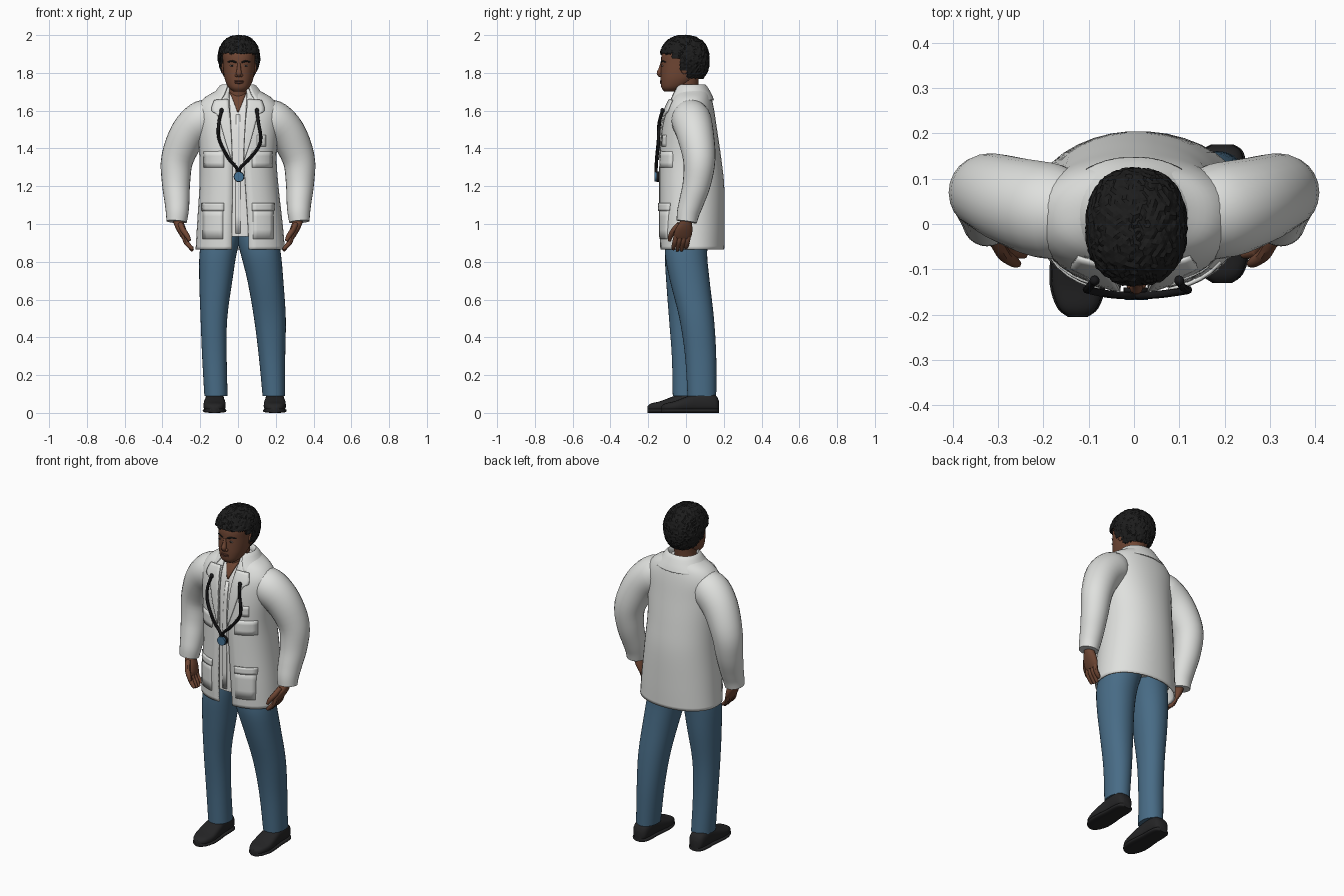
import bpy, bmesh, math, random
from mathutils import Vector

if "Cube" in bpy.data.objects:
    bpy.data.objects.remove(bpy.data.objects["Cube"])

random.seed(4)

def mat(name, r, g, b):
    m = bpy.data.materials.new(name)
    m.diffuse_color = (r, g, b, 1)
    m.use_nodes = True
    m.node_tree.nodes["Principled BSDF"].inputs["Base Color"].default_value = m.diffuse_color
    return m

WHITE = mat("coat white", .74, .75, .73)
SHIRT = mat("shirt white", .80, .80, .78)
SKIN = mat("brown skin", .16, .062, .034)
LIPS = mat("lip brown", .12, .045, .030)
HAIR = mat("hair black", .012, .012, .012)
JEANS = mat("denim blue", .065, .15, .24)
SHOE = mat("shoe black", .018, .018, .019)
RUBBER = mat("rubber black", .010, .010, .011)
DISC = mat("disc blue", .06, .17, .30)
EYE = mat("eye white", .35, .30, .27)

def finish(name, bm, m, angle=45, thick=0):
    bmesh.ops.recalc_face_normals(bm, faces=bm.faces)
    me = bpy.data.meshes.new(name)
    bm.to_mesh(me)
    bm.free()
    me.materials.append(m)
    ob = bpy.data.objects.new(name, me)
    bpy.context.collection.objects.link(ob)
    if angle:
        me.shade_smooth()
        me.set_sharp_from_angle(angle=math.radians(angle))
    if thick:
        mod = ob.modifiers.new("thickness", 'SOLIDIFY')
        mod.thickness, mod.offset = thick, 0
    return ob

def smooth(rows, k=4):
    """Catmull-Rom resampling of rows of numbers."""
    out, n = [], len(rows)
    for i in range(n - 1):
        a, b, c, d = (rows[max(0, min(n - 1, i + o))] for o in (-1, 0, 1, 2))
        for j in range(k):
            t = j / k
            out.append(tuple(.5 * (2*q + (r-p)*t + (2*p-5*q+4*r-s)*t*t + (3*q-p-3*r+s)*t**3)
                             for p, q, r, s in zip(a, b, c, d)))
    return out + [tuple(rows[-1])]

def skin_rings(name, rings, m, closed=True, caps=True, thick=0, angle=45):
    bm = bmesh.new()
    vs = [[bm.verts.new(p) for p in r] for r in rings]
    n = len(vs[0])
    for a, b in zip(vs, vs[1:]):
        for i in range(n if closed else n - 1):
            bm.faces.new((a[i], a[(i+1) % n], b[(i+1) % n], b[i]))
    if closed and caps:
        bm.faces.new(vs[0])
        bm.faces.new(vs[-1])
    return finish(name, bm, m, angle, thick)

def spow(v, p):
    return math.copysign(abs(v) ** p, v)

def ring(row, p, n=36):
    """Horizontal superellipse, rounder behind; row = z, centre x, front y, back y, half width, front gap."""
    z, cx, yf, yb, rx, gap = row
    cy, ry = (yf + yb) / 2, (yb - yf) / 2
    if gap > 0:
        a = math.acos(min(1, gap / rx) ** (1 / p))
        ts = [-a + (math.pi + 2*a) * i / (n - 1) for i in range(n)]
    else:
        ts = [2 * math.pi * i / n for i in range(n)]
    out = []
    for t in ts:
        e = max(p, .95) if math.sin(t) > 0 else p
        out.append((cx + rx*spow(math.cos(t), e), cy + ry*spow(math.sin(t), e), z))
    return out

def loft(name, rows, m, p=.9, thick=0, caps=True):
    return skin_rings(name, [ring(r, p) for r in rows], m, rows[0][5] <= 0, caps, thick)

def front(rows, p, x, z):
    """Front surface y of a loft at x, z."""
    for a, b in zip(rows, rows[1:]):
        if a[0] <= z <= b[0]:
            t = (z - a[0]) / (b[0] - a[0])
            _, cx, yf, yb, rx, _ = (u + (v - u) * t for u, v in zip(a, b))
            c = min(1, abs(x - cx) / rx) ** (1 / p)
            return (yf + yb)/2 - (yb - yf)/2 * math.sqrt(1 - c*c) ** p
    return 0

def sweep(name, pts, m, sides=12, k=4):
    """Tube through points of x, y, z, radius."""
    pts = smooth(pts, k)
    rings = []
    for i, q in enumerate(pts):
        d = (Vector(pts[min(i+1, len(pts)-1)][:3]) - Vector(pts[max(i-1, 0)][:3])).normalized()
        u = d.cross(Vector((0, 1, 0)) if abs(d.y) < .95 else Vector((1, 0, 0))).normalized()
        w = d.cross(u)
        rings.append([Vector(q[:3]) + q[3] * (u * math.cos(t) + w * math.sin(t))
                      for t in (2*math.pi*j/sides for j in range(sides))])
    return skin_rings(name, rings, m)

def blob(name, loc, size, m):
    bm = bmesh.new()
    bmesh.ops.create_icosphere(bm, subdivisions=3, radius=1)
    for v in bm.verts:
        v.co = Vector(loc) + v.co * Vector(size)
    return finish(name, bm, m, 60)

def panel(name, left, right, m, rows, p, off, thick=.008):
    """Cloth plate lying on the front of a loft, between two x,z edges."""
    grid = []
    for (x0, z0), (x1, z1) in zip(smooth(left, 3), smooth(right, 3)):
        pts = [(x0 + (x1-x0)*i/5, z0 + (z1-z0)*i/5) for i in range(6)]
        grid.append([(x, front(rows, p, x, z) - off, z) for x, z in pts])
    return skin_rings(name, grid, m, closed=False, thick=thick)

# coat body, open down the front
P = .82
COAT = smooth([(.865, .012, -.132, .198, .232, .045), (1.0, .01, -.138, .20, .222, .042),
               (1.2, .005, -.138, .198, .205, .034), (1.35, 0, -.136, .182, .20, .03),
               (1.5, 0, -.125, .16, .21, .036), (1.6, 0, -.105, .145, .215, .042),
               (1.66, 0, -.078, .132, .18, .046), (1.70, 0, -.05, .118, .115, .046),
               (1.725, 0, -.038, .10, .08, .045)], 5)
loft("coat_body", COAT, WHITE, P, thick=.01)

# folded collar
loft("coat_collar", smooth([(1.69, 0, -.05, .088, .078, .05), (1.735, 0, -.05, .10, .086, .052),
                            (1.69, 0, -.08, .13, .125, .07), (1.655, 0, -.098, .145, .16, .09)]),
     WHITE, .95, thick=.008)

# shirt and open neckline
INNER = [(z, cx, yf + .014, yb - .02, rx - .02, 0) for z, cx, yf, yb, rx, g in COAT if .93 < z < 1.71]
loft("shirt", INNER, SHIRT, P)
panel("neckline_skin", [(-.004, 1.595), (-.022, 1.645), (-.042, 1.695)],
      [(.004, 1.595), (.024, 1.645), (.044, 1.695)], SKIN, INNER, P, .004, .006)
panel("shirt_placket", [(-.012, .95), (-.012, 1.3), (-.010, 1.58)],
      [(.014, .95), (.012, 1.3), (.010, 1.58)], SHIRT, INNER, P, .003, .005)

# lapels, pockets, sleeves and hands on both sides
for s, side in ((-1, "left"), (1, "right")):
    def q(pts):
        return [(s * x, z) for x, z in pts]
    panel("lapel_" + side, q([(.03, 1.34), (.034, 1.45), (.04, 1.55), (.046, 1.61), (.052, 1.66)]),
          q([(.034, 1.34), (.07, 1.45), (.105, 1.57), (.14, 1.60), (.125, 1.655)]), WHITE, COAT, P, .011)
    for nm, x0, x1, z0, z1 in (("lower_pocket", .08, .185, .92, 1.09), ("lower_flap", .075, .19, 1.07, 1.11),
                               ("upper_flap", .075, .18, 1.30, 1.385)):
        panel(nm + "_" + side, q([(x0, z0), (x0, z1)]), q([(x1, z0), (x1, z1)]), WHITE, COAT, P,
              .009 if "lower_flap" in nm else .005, .01)
    sweep("sleeve_" + side, [(s*.09, .03, 1.575, .075), (s*.175, .027, 1.555, .105), (s*.26, .048, 1.48, .099),
                             (s*.321, .07, 1.345, .086), (s*.328, .058, 1.22, .075), (s*.323, .03, 1.12, .066),
                             (s*.322, .012, 1.06, .060), (s*.325, .004, 1.012, .054)], WHITE, 24)
    palm = [(1.05, .322, -.025, .03, .026, 0), (1.01, .315, -.033, .03, .027, 0),
            (.975, .302, -.055, .034, .027, 0), (.94, .288, -.064, .03, .021, 0), (.922, .282, -.058, .02, .014, 0)]
    loft("hand_" + side, smooth([(z, s*x, a, b, r, g) for z, x, a, b, r, g in palm]), SKIN, .9)
    for i in range(4):
        y = -.050 + i * .022
        tip = (.866, .858, .858, .872)[i]
        sweep(f"finger_{i+1}_{side}", [(s*.288, y, .95, .013), (s*.278, y - .008, .91, .013),
                                       (s*.258, y - .014, .884, .012), (s*.240, y - .018, tip, .008)], SKIN, 8)
    sweep("thumb_" + side, [(s*.306, -.035, 1.0, .015), (s*.288, -.066, .965, .015),
                            (s*.268, -.082, .935, .013), (s*.256, -.088, .910, .008)], SKIN, 8)
panel("chest_pocket", [(.10, 1.41), (.10, 1.47)], [(.145, 1.41), (.145, 1.47)], WHITE, COAT, P, .005)

# trouser legs: z, outer and inner x, front and back y
LEGS = {"left": [(.09, -.178, -.055, -.07, .075), (.3, -.19, -.06, -.075, .065), (.5, -.198, -.057, -.09, .07),
                 (.7, -.205, -.03, -.105, .095), (.85, -.203, -.006, -.112, .11), (.98, -.18, .03, -.10, .13)],
        "right": [(.09, .13, .25, .008, .16), (.3, .11, .25, -.005, .16), (.5, .085, .253, -.035, .148),
                  (.7, .05, .24, -.085, .125), (.85, .012, .226, -.112, .112), (.98, -.02, .20, -.10, .13)]}
for side, rows in LEGS.items():
    loft("trouser_leg_" + side, smooth([(z, (a+b)/2, c, d, (b-a)/2, 0) for z, a, b, c, d in rows]), JEANS, .9)

# shoes with soles
SHAPE = smooth([(0, .018, .035), (.02, .042, .05), (.07, .058, .062), (.13, .057, .085), (.19, .051, .105),
                (.25, .05, .11), (.29, .042, .09), (.305, .022, .06)])
for side, cx, y0 in (("left", -.124, -.205), ("right", .195, -.13)):
    for nm, grow, lift in (("shoe_", 0, .008), ("sole_", .004, 0)):
        rings = []
        for y, w, h in SHAPE:
            top = .024 if grow else h
            rings.append([(cx + (w+grow)*spow(math.cos(t), .7), y0 + y,
                           (lift + top)/2 + (top-lift)/2*spow(math.sin(t), .7))
                          for t in (2*math.pi*i/20 for i in range(20))])
        skin_rings(nm + side, rings, SHOE)

# head and neck
HX = .005
HEAD = smooth([(1.702, HX, -.115, -.05, .030, 0), (1.722, HX, -.13, 0, .055, 0), (1.76, HX, -.134, .05, .073, 0),
               (1.80, HX, -.134, .08, .081, 0), (1.85, HX, -.132, .10, .085, 0), (1.90, HX, -.128, .10, .086, 0),
               (1.95, HX, -.10, .085, .072, 0), (1.975, HX, -.05, .04, .04, 0)])
loft("head", HEAD, SKIN, .88)
loft("neck", smooth([(1.60, 0, -.06, .06, .07, 0), (1.68, 0, -.06, .06, .06, 0),
                     (1.74, HX, -.065, .065, .06, 0), (1.80, HX, -.05, .07, .06, 0)]), SKIN, 1)

# face
sweep("nose", [(HX, -.128, 1.85, .008), (HX, -.135, 1.82, .011), (HX, -.141, 1.798, .015),
               (HX, -.134, 1.782, .009)], SKIN, 10)
blob("upper_lip", (HX, -.132, 1.756), (.026, .007, .005), LIPS)
blob("lower_lip", (HX, -.131, 1.748), (.023, .008, .006), LIPS)
for s, side in ((-1, "left"), (1, "right")):
    x = HX + s * .036
    y = front(HEAD, .88, x, 1.84)
    blob("eye_" + side, (x, y, 1.838), (.013, .004, .004), EYE)
    blob("pupil_" + side, (x, y - .003, 1.838), (.006, .003, .0045), HAIR)
    sweep("eyebrow_" + side, [(HX + s*u, front(HEAD, .88, HX + s*u, z) - .001, z, r) for u, z, r in
                              ((.014, 1.855, .004), (.036, 1.862, .005), (.06, 1.857, .003))], HAIR, 6)
    blob("nostril_" + side, (HX + s*.013, -.134, 1.787), (.009, .010, .008), SKIN)
    blob("ear_" + side, (HX + s*.084, -.008, 1.825), (.010, .02, .032), SKIN)

# hair: rounded cap cut along the hairline, roughened into short curls
bm = bmesh.new()
bmesh.ops.create_icosphere(bm, subdivisions=5, radius=1)
for v in bm.verts:
    d = v.co.normalized()
    k = 1 / sum(abs(c) ** 2.35 for c in d) ** (1 / 2.35)
    d = d * (k * random.uniform(.965, 1.012))
    v.co = (HX + d.x * .110 * (1 - .2 * max(0, -d.z)), -.008 + d.y * .13, 1.868 + d.z * .130)

def hairline(y):
    return 1.902 if y < -.075 else 1.875 if y < -.03 else 1.815 if y < .005 else 1.772
low = [f for f in bm.faces if f.calc_center_median().z < hairline(f.calc_center_median().y)]
bmesh.ops.delete(bm, geom=low, context='FACES')
finish("hair", bm, HAIR, 0, .006)

# stethoscope: two tubes meeting at a blue disc
for side, pts in (("left", [(-.087, -.125, 1.60), (-.102, -.143, 1.53), (-.10, -.146, 1.45), (-.055, -.155, 1.355),
                            (-.01, -.158, 1.30), (.003, -.158, 1.265)]),
                  ("right", [(.10, -.125, 1.60), (.108, -.14, 1.54), (.12, -.145, 1.465), (.11, -.148, 1.41),
                             (.06, -.155, 1.345), (.015, -.158, 1.30), (.005, -.158, 1.265)])):
    sweep("stethoscope_tube_" + side, [(*p, .0085) for p in pts], RUBBER, 8, 6)
    blob("stethoscope_tip_" + side, pts[0], (.011, .011, .014), RUBBER)
sweep("stethoscope_rim", [(.005, -.140, 1.25, .028), (.005, -.156, 1.25, .028)], RUBBER, 20, 1)
sweep("stethoscope_disc", [(.005, -.15, 1.25, .026), (.005, -.168, 1.25, .026)], DISC, 20, 1)
